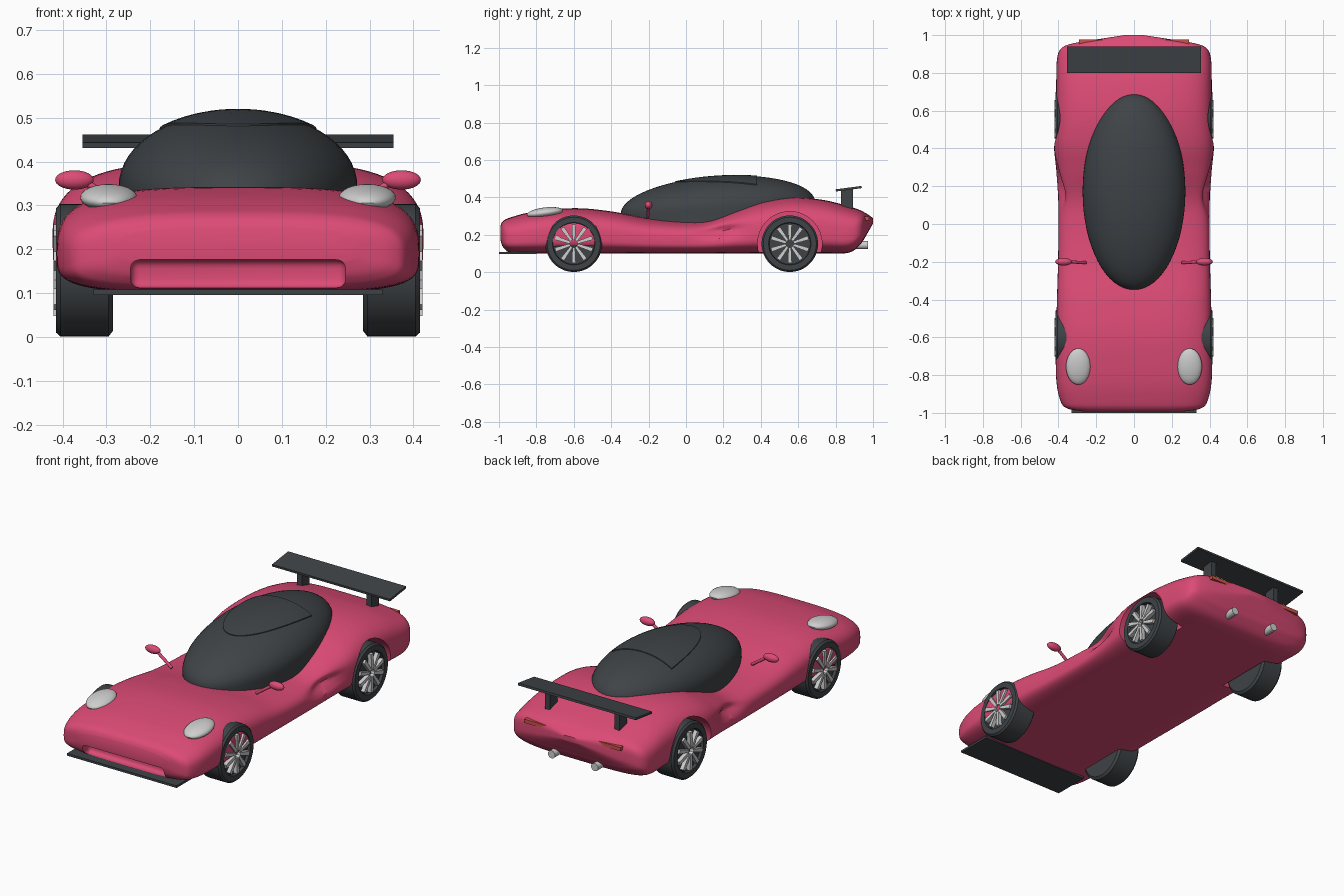
import bpy, bmesh
from math import sin, cos, pi, exp, radians
from mathutils import Matrix, Vector

cube = bpy.data.objects.get("Cube")
if cube:
    bpy.data.objects.remove(cube, do_unlink=True)


def material(name, r, g, b):
    m = bpy.data.materials.new(name)
    m.use_nodes = True
    m.diffuse_color = (r, g, b, 1)
    m.node_tree.nodes["Principled BSDF"].inputs["Base Color"].default_value = (r, g, b, 1)
    return m


PINK = material("pink paint", 0.72, 0.07, 0.18)
DARK = material("dark grey", 0.05, 0.057, 0.063)
LIGHT = material("light grey", 0.62, 0.62, 0.62)
RED = material("tail red", 0.62, 0.085, 0.065)


def finish(name, bm, mat, smooth=True):
    """Turn a bmesh into a shaded object."""
    bmesh.ops.recalc_face_normals(bm, faces=bm.faces)
    mesh = bpy.data.meshes.new(name)
    bm.to_mesh(mesh)
    bm.free()
    ob = bpy.data.objects.new(name, mesh)
    bpy.context.collection.objects.link(ob)
    mesh.materials.append(mat)
    if smooth:
        shade(ob)
    return ob


def select(ob):
    bpy.ops.object.select_all(action="DESELECT")
    ob.select_set(True)
    bpy.context.view_layer.objects.active = ob


def shade(ob):
    select(ob)
    bpy.ops.object.shade_smooth_by_angle(angle=radians(35))


def boolean(ob, cutter, operation="DIFFERENCE"):
    cutter.hide_render = True
    mod = ob.modifiers.new("cut", "BOOLEAN")
    mod.operation = operation
    mod.solver = "EXACT"
    mod.object = cutter
    select(ob)
    bpy.ops.object.modifier_apply(modifier=mod.name)
    bpy.data.objects.remove(cutter, do_unlink=True)


def box(name, center, size, mat, tilt=0, bevel=0):
    bm = bmesh.new()
    bmesh.ops.create_cube(bm, size=1, matrix=Matrix.Diagonal((*size, 1)))
    if bevel:
        bmesh.ops.bevel(bm, geom=bm.edges[:], offset=bevel, segments=4, profile=0.5, affect="EDGES")
    bm.transform(Matrix.Translation(center) @ Matrix.Rotation(tilt, 4, "X"))
    return finish(name, bm, mat, bool(bevel))


def ellipsoid(name, center, radii, mat, tilt=0):
    bm = bmesh.new()
    bmesh.ops.create_uvsphere(bm, u_segments=32, v_segments=16, radius=1)
    bm.transform(Matrix.Translation(center) @ Matrix.Rotation(tilt, 4, "X") @ Matrix.Diagonal((*radii, 1)))
    return finish(name, bm, mat)


def rod(name, start, end, radius, mat, segments=32):
    a, b = Vector(start), Vector(end)
    bm = bmesh.new()
    bmesh.ops.create_cone(bm, cap_ends=True, segments=segments, radius1=radius, radius2=radius, depth=(b - a).length)
    turn = (b - a).to_track_quat("Z", "Y").to_matrix().to_4x4()
    bm.transform(Matrix.Translation((a + b) / 2) @ turn)
    return finish(name, bm, mat)


def prism(name, outline, z0, z1, mat):
    """Extrude a plan outline upwards."""
    bm = bmesh.new()
    face = bm.faces.new([bm.verts.new((x, y, z0)) for x, y in outline])
    top = bmesh.ops.extrude_face_region(bm, geom=[face])["geom"]
    bmesh.ops.translate(bm, vec=(0, 0, z1 - z0), verts=[v for v in top if isinstance(v, bmesh.types.BMVert)])
    return finish(name, bm, mat, False)


# Body stations: y, half width, underside, top
STATIONS = [
    (-0.992, 0.27, 0.165, 0.25), (-0.978, 0.35, 0.13, 0.273), (-0.94, 0.388, 0.106, 0.292),
    (-0.82, 0.412, 0.1, 0.322), (-0.6, 0.412, 0.1, 0.342), (-0.4, 0.408, 0.1, 0.325),
    (-0.2, 0.402, 0.1, 0.288), (0, 0.4, 0.1, 0.274), (0.13, 0.402, 0.1, 0.283),
    (0.28, 0.412, 0.1, 0.338), (0.42, 0.424, 0.1, 0.382), (0.58, 0.415, 0.1, 0.4),
    (0.74, 0.412, 0.1, 0.385), (0.87, 0.408, 0.104, 0.352), (0.93, 0.385, 0.145, 0.332),
    (0.957, 0.32, 0.185, 0.318), (0.98, 0.18, 0.225, 0.304), (1.0, 0.05, 0.26, 0.288)]


def spline(points, steps):
    pts = [Vector(p) for p in points]
    pts = [pts[0]] + pts + [pts[-1]]
    for a, b, c, d in zip(pts, pts[1:], pts[2:], pts[3:]):
        for i in range(steps):
            t = i / steps
            yield b + (c - a) * t / 2 + (2 * a - 5 * b + 4 * c - d) * t**2 / 2 + (3 * b - a - 3 * c + d) * t**3 / 2
    yield pts[-1]


def power(v, n):
    return (1 if v >= 0 else -1) * abs(v) ** (2 / n)


bm = bmesh.new()
rings = []
SIDES = 80
for y, half, low, high in spline(STATIONS, 6):
    mid = low + (high - low) * 0.4
    ring = []
    for i in range(SIDES):
        a = 2 * pi * i / SIDES
        n = 3.2 if sin(a) > 0 else 4
        x = half * power(cos(a), n)
        z = mid + power(sin(a), n) * (high - mid if sin(a) > 0 else mid - low)
        # side scoop dent
        dent = 0.045 * exp(-((y - 0.19) / 0.1) ** 2 - ((z - 0.222 - 0.08 * (y - 0.19)) / 0.028) ** 2)
        x -= dent * (x / half) ** 3
        ring.append(bm.verts.new((x, y, z)))
    rings.append(ring)
for r, s in zip(rings, rings[1:]):
    for i in range(SIDES):
        j = (i + 1) % SIDES
        bm.faces.new((r[i], r[j], s[j], s[i]))
bm.faces.new(rings[0])
bm.faces.new(rings[-1])
body = finish("body", bm, PINK)

# Wheel wells and nose intake
FRONT_AXLE, REAR_AXLE, HUB = -0.6, 0.555, 0.152
for side in (-1, 1):
    for y in (FRONT_AXLE, REAR_AXLE):
        boolean(body, rod("well_cutter", (side * 0.275, y, HUB), (side * 0.5, y, HUB), 0.172, PINK, 64))
boolean(body, box("intake_cutter", (0, -0.985, 0.144), (0.49, 0.12, 0.064), PINK, bevel=0.02))
shade(body)


# Canopy and roof panel
def canopy(name, grow):
    bm = bmesh.new()
    bmesh.ops.create_uvsphere(bm, u_segments=64, v_segments=32, radius=1)
    for v in bm.verts:
        flat = Vector((v.co.x, v.co.y, 0))
        if v.co.z < -0.01 and flat.length > 0.01:
            v.co = flat.normalized() + Vector((0, 0, v.co.z))
    bm.transform(Matrix.Translation((0, 0.17, 0.345)) @ Matrix.Rotation(0.07, 4, "X")
                 @ Matrix.Diagonal((0.272 * grow, 0.52 * grow, 0.168 * grow, 1)))
    return finish(name, bm, DARK)


canopy("canopy", 1)
panel = canopy("roof_panel", 1.022)
outline = [(0.18 * cos(pi * i / 24), 0.38 - 0.44 * sin(pi * i / 24)) for i in range(25)]
boolean(panel, prism("panel_cutter", outline, 0.465, 0.6, DARK), "INTERSECT")
shade(panel)


# Wheels with recessed faces and ten spokes
def wheel(name, side, y):
    bm = bmesh.new()
    profile = [(0.285, 0), (0.285, 0.138), (0.295, 0.151), (0.405, 0.151), (0.415, 0.142),
               (0.415, 0.113), (0.4, 0.11), (0.4, 0)]
    verts = [bm.verts.new((side * x, y, HUB + r)) for x, r in profile]
    edges = [bm.edges.new(p) for p in zip(verts, verts[1:])]
    bmesh.ops.spin(bm, geom=verts + edges, cent=(0, y, HUB), axis=(1, 0, 0), angle=2 * pi, steps=48)
    bmesh.ops.remove_doubles(bm, verts=bm.verts, dist=0.0005)
    finish(name + "_tyre", bm, DARK)
    bm = bmesh.new()
    for i in range(10):
        spoke = bmesh.ops.create_cube(bm, size=1)["verts"]
        for v in spoke:
            v.co.y *= 0.022 if v.co.z > 0 else 0.014
        place = (Matrix.Translation((side * 0.408, y, HUB)) @ Matrix.Rotation(2 * pi * i / 10, 4, "X")
                 @ Matrix.Translation((0, 0, 0.062)) @ Matrix.Diagonal((0.026, 1, 0.084, 1)))
        bmesh.ops.transform(bm, matrix=place, verts=spoke)
    finish(name + "_spokes", bm, LIGHT, False)


# Paired parts
for side, word in ((1, "left"), (-1, "right")):
    wheel(word + "_front_wheel", side, FRONT_AXLE)
    wheel(word + "_rear_wheel", side, REAR_AXLE)
    ellipsoid(word + "_headlight", (side * 0.295, -0.755, 0.318), (0.065, 0.097, 0.028), LIGHT, 0.13)
    ellipsoid(word + "_mirror", (side * 0.373, -0.2, 0.358), (0.044, 0.02, 0.022), PINK)
    rod(word + "_mirror_stem", (side * 0.255, -0.205, 0.29), (side * 0.35, -0.2, 0.355), 0.008, PINK, 16)
    box(word + "_wing_support", (side * 0.21, 0.86, 0.385), (0.03, 0.065, 0.12), DARK)
    light = [(side * x, y) for x, y in ((0.13, 0.93), (0.29, 0.93), (0.29, 0.978), (0.16, 0.978))]
    prism(word + "_tail_light", light, 0.277, 0.297, RED)
    rod(word + "_exhaust", (side * 0.13, 0.86, 0.145), (side * 0.13, 0.972, 0.145), 0.021, LIGHT, 24)

# Rear wing and front splitter
box("rear_wing", (0, 0.87, 0.446), (0.71, 0.14, 0.012), DARK, 0.13)
box("front_splitter", (0, -0.9, 0.102), (0.66, 0.2, 0.012), DARK)
